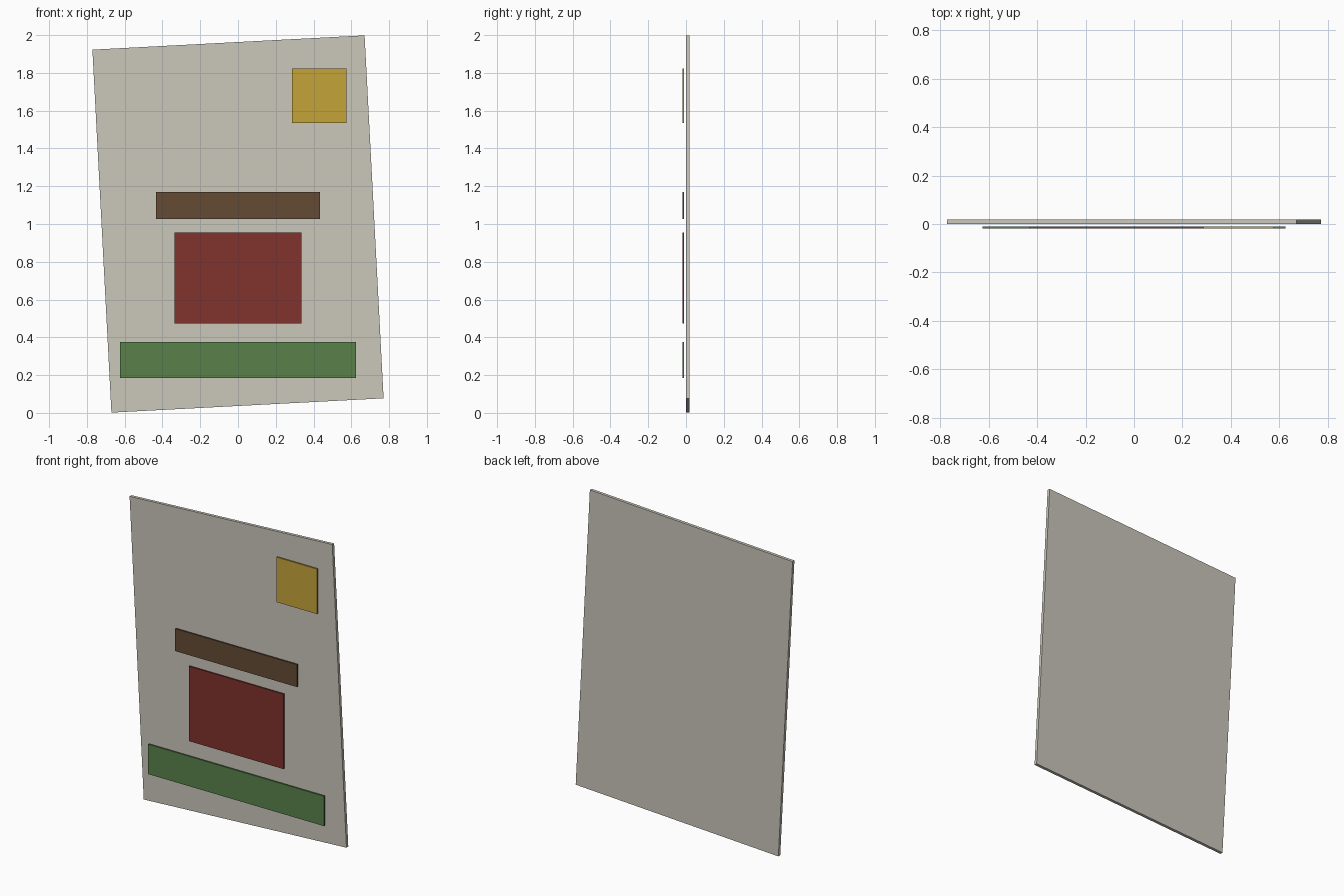
import bpy
import math

if "Cube" in bpy.data.objects:
    bpy.data.objects.remove(bpy.data.objects["Cube"])


def material(name, rgb):
    m = bpy.data.materials.new(name)
    m.diffuse_color = (*rgb, 1.0)
    m.use_nodes = True
    m.node_tree.nodes["Principled BSDF"].inputs["Base Color"].default_value = m.diffuse_color
    return m


def slab(name, mat, x, y, z, w, d, h, tilt=0.0):
    """Box centred at x, y, z; tilt turns it within the front plane."""
    bpy.ops.mesh.primitive_cube_add(size=1, location=(x, y, z))
    ob = bpy.context.object
    ob.name = name
    ob.scale = (w, d, h)
    ob.rotation_euler = (0, -tilt, 0)
    ob.data.materials.append(mat)
    return ob


# backing sheet, tilted three degrees
slab("paper_sheet", material("warm off white", (0.60, 0.57, 0.50)),
     0, 0.0096, 1.0, 1.443, 0.0192, 1.924, math.radians(3))

# thin picture plates floating just in front of the sheet
plates = [
    ("grass_strip", "grass green", (0.10, 0.22, 0.07), 0.0, 0.280, 1.251, 0.192),
    ("house_wall", "brick red", (0.22, 0.032, 0.025), 0.0, 0.714, 0.673, 0.481),
    ("house_roof", "roof brown", (0.13, 0.07, 0.035), 0.0, 1.098, 0.866, 0.144),
    ("sun_square", "sun yellow", (0.56, 0.37, 0.042), 0.431, 1.678, 0.289, 0.289),
]
for name, colour, rgb, x, z, w, h in plates:
    slab(name, material(colour, rgb), x, -0.0144, z, w, 0.0096, h)
